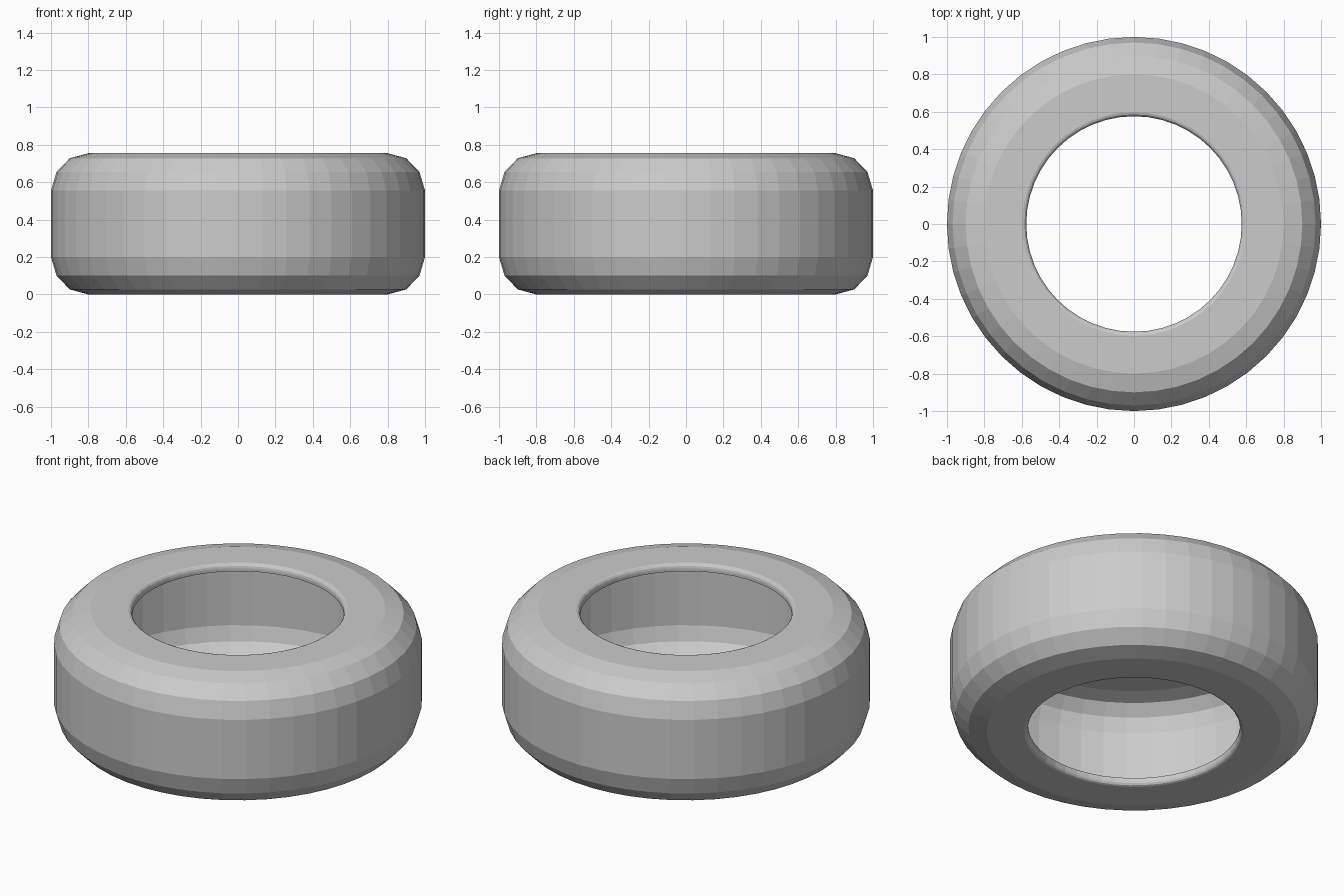
import bpy, bmesh, math

if "Cube" in bpy.data.objects:
    bpy.data.objects.remove(bpy.data.objects["Cube"])

SEGMENTS = 48
HEIGHT = 0.755

# Upper half of the hollow tyre section (radius, z): tread, sidewall, rounded bead, inner lining
outer = [(1.0, 0.555), (0.97, 0.655), (0.9, 0.728), (0.8, 0.755)]
bead = [(0.597, 0.755), (0.586, 0.751), (0.579, 0.742), (0.576, 0.73), (0.576, 0.712)]
lining = [(0.79, 0.712), (0.88, 0.69), (0.935, 0.63), (0.96, 0.545)]
upper = outer + bead + lining

# Mirror the half section to close the loop
profile = upper + [(r, HEIGHT - z) for r, z in reversed(upper)]

# Revolve the section around z
bm = bmesh.new()
rings = []
for i in range(SEGMENTS):
    a = 2 * math.pi * i / SEGMENTS
    rings.append([bm.verts.new((r * math.cos(a), r * math.sin(a), z)) for r, z in profile])
n = len(profile)
for i in range(SEGMENTS):
    a, b = rings[i], rings[(i + 1) % SEGMENTS]
    for j in range(n):
        k = (j + 1) % n
        bm.faces.new((a[j], b[j], b[k], a[k]))
bmesh.ops.recalc_face_normals(bm, faces=bm.faces[:])

mesh = bpy.data.meshes.new("tyre")
bm.to_mesh(mesh)
bm.free()
tyre = bpy.data.objects.new("tyre", mesh)
bpy.context.collection.objects.link(tyre)
